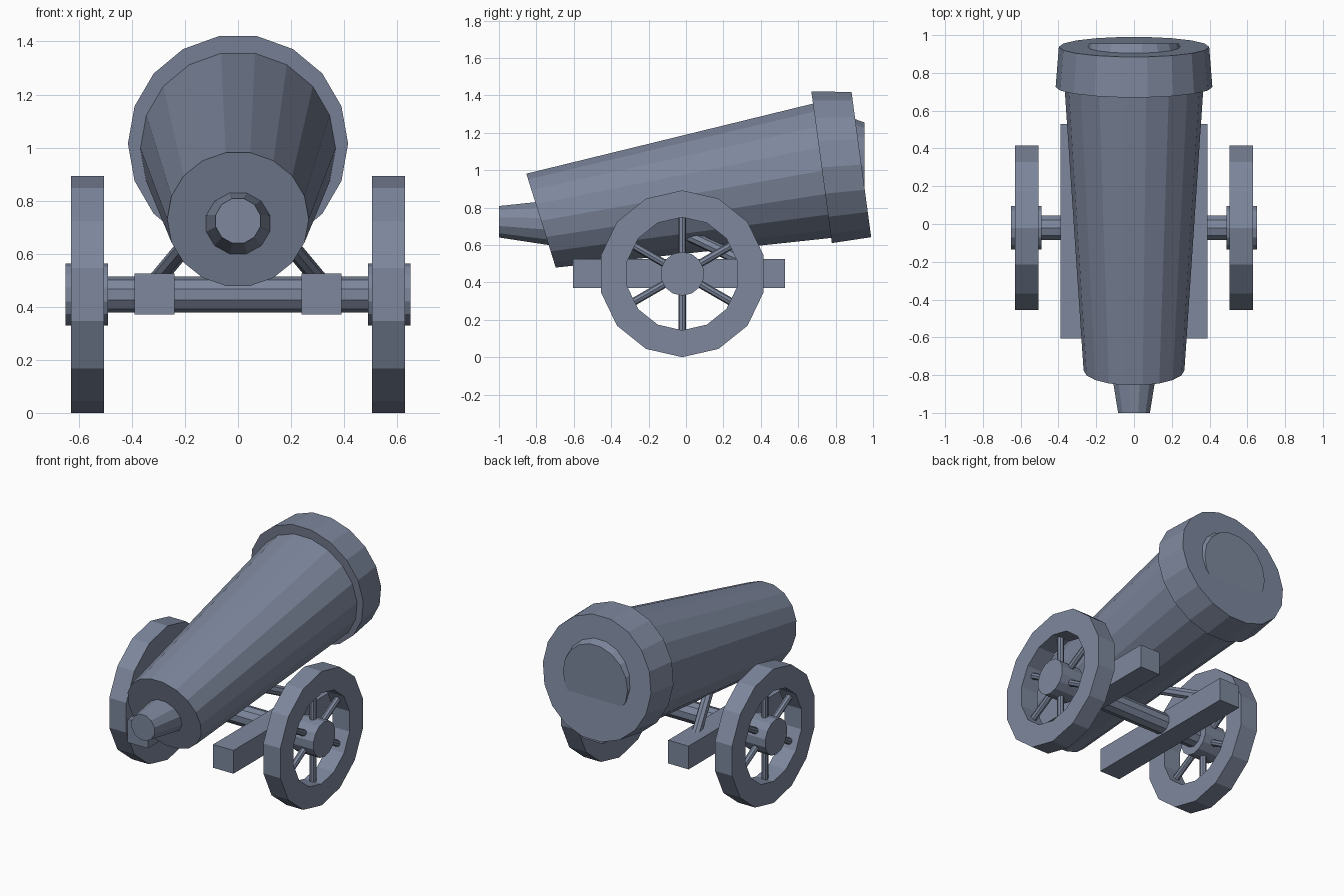
import bpy, bmesh, math
from mathutils import Vector

if "Cube" in bpy.data.objects:
    bpy.data.objects.remove(bpy.data.objects["Cube"])

metal = bpy.data.materials.new("slate_grey")
metal.diffuse_color = (0.205, 0.242, 0.335, 1)
metal.use_nodes = True
metal.node_tree.nodes["Principled BSDF"].inputs["Base Color"].default_value = metal.diffuse_color


def finish(bm, name):
    bmesh.ops.recalc_face_normals(bm, faces=bm.faces[:])
    me = bpy.data.meshes.new(name)
    bm.to_mesh(me)
    bm.free()
    me.materials.append(metal)
    ob = bpy.data.objects.new(name, me)
    bpy.context.collection.objects.link(ob)
    return ob


def loft(name, sides, rings):
    """Capped body through rings (y, z, radius, tilt in degrees), flat side on top."""
    bm = bmesh.new()
    loops = []
    for y, z, r, tilt in rings:
        t = math.radians(tilt)
        loop = []
        for i in range(sides):
            a = 2 * math.pi * (i + 0.5) / sides
            up = r * math.cos(a)
            loop.append(bm.verts.new((r * math.sin(a), y - up * math.sin(t), z + up * math.cos(t))))
        loops.append(loop)
    for a, b in zip(loops, loops[1:]):
        for i in range(sides):
            j = (i + 1) % sides
            bm.faces.new((a[i], a[j], b[j], b[i]))
    bm.faces.new(loops[0])
    bm.faces.new(loops[-1])
    return finish(bm, name)


def rod(name, p, q, r, sides):
    """Straight cylinder between two points."""
    p, q = Vector(p), Vector(q)
    d = q - p
    bm = bmesh.new()
    bmesh.ops.create_cone(bm, cap_ends=True, segments=sides, radius1=r, radius2=r, depth=d.length)
    ob = finish(bm, name)
    ob.rotation_euler = d.to_track_quat('Z', 'Y').to_euler()
    ob.location = (p + q) / 2
    return ob


def box(name, lo, hi):
    bm = bmesh.new()
    bmesh.ops.create_cube(bm, size=1)
    for v in bm.verts:
        v.co = [(l + h) / 2 + c * (h - l) for l, h, c in zip(lo, hi, v.co)]
    return finish(bm, name)


def wheel_rim(name, x0, x1, cy, cz, r_out, r_in, sides):
    bm = bmesh.new()
    section = [(x0, r_out), (x1, r_out), (x1, r_in), (x0, r_in)]
    loops = []
    for i in range(sides):
        a = 2 * math.pi * i / sides
        loops.append([bm.verts.new((x, cy + r * math.sin(a), cz + r * math.cos(a))) for x, r in section])
    for i in range(sides):
        a, b = loops[i], loops[(i + 1) % sides]
        for k in range(4):
            m = (k + 1) % 4
            bm.faces.new((a[k], a[m], b[m], b[k]))
    return finish(bm, name)


# Barrel, muzzle band, bore plug and rear knob
loft("barrel", 18, [(-0.775, 0.73, 0.267, 17.4), (0.73, 0.997, 0.368, 7.7)])
loft("muzzle_band", 18, [(0.725, 1.015, 0.415, 7.7), (0.9375, 1.03, 0.398, 7.7)])
loft("bore_plug", 18, [(0.90, 1.02, 0.258, 0), (0.955, 1.02, 0.238, 0)])
loft("rear_knob", 12, [(-1.0, 0.724, 0.087, 0), (-0.765, 0.714, 0.125, 17.4)])

# Axle
CY, CZ = -0.02, 0.446
rod("axle", (-0.52, CY, CZ), (0.52, CY, CZ), 0.068, 10)

# Mirrored carriage parts
for s, side in ((1, "right"), (-1, "left")):
    xs = sorted((s * 0.24, s * 0.39))
    box(side + "_beam", (xs[0], -0.605, 0.37), (xs[1], 0.53, 0.525))
    rod(side + "_strut", (s * 0.345, 0.43, 0.455), (s * 0.14, -0.09, 0.70), 0.032, 8)
    wheel_rim(side + "_wheel_rim", s * 0.505, s * 0.63, CY, CZ, 0.446, 0.302, 14)
    rod(side + "_hub", (s * 0.49, CY, CZ), (s * 0.65, CY, CZ), 0.117, 14)
    for i in range(6):
        a = i * math.pi / 3
        dy, dz = math.sin(a), math.cos(a)
        rod(f"{side}_spoke_{i + 1}", (s * 0.567, CY + 0.08 * dy, CZ + 0.08 * dz),
            (s * 0.567, CY + 0.32 * dy, CZ + 0.32 * dz), 0.021, 8)
